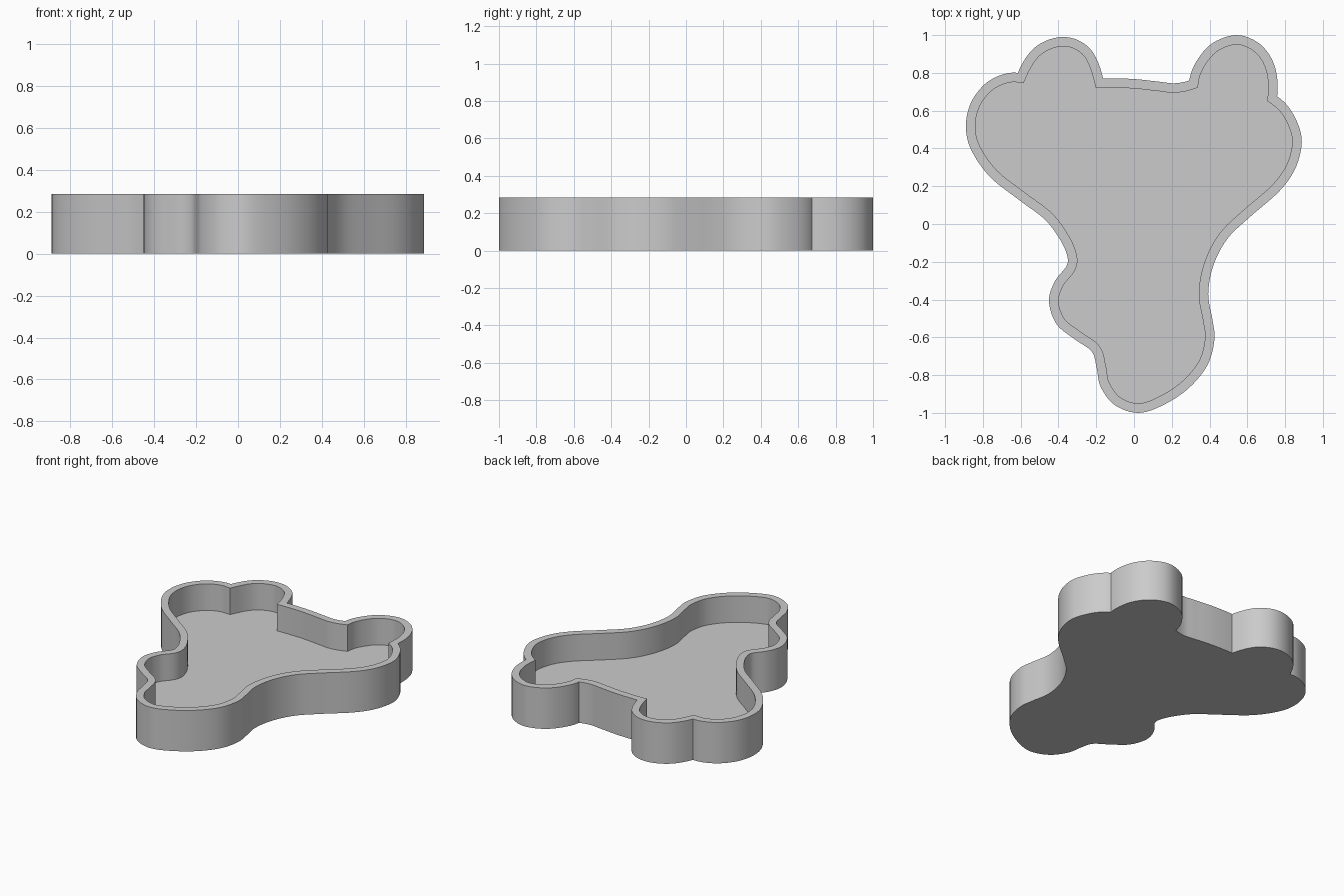
import bpy
import bmesh
import math
from mathutils import Vector

HEIGHT = 0.285     # full height of the rim
FLOOR = 0.10       # thickness of the base
WALL = 0.05        # wall thickness
STEPS = 6          # samples per outline span

cube = bpy.data.objects.get("Cube")
if cube:
    bpy.data.objects.remove(cube, do_unlink=True)

# Outline arcs in hundredths, clockwise from above; arcs meet at sharp corners
left_corner, notch_left, notch_right, right_corner = (-61.5, 80), (-16.3, 77), (29.3, 76), (75.8, 67.5)

left_lobe = [left_corner, (-55, 91), (-47, 96.8), (-37.7, 99), (-29, 97), (-21.5, 90.5), notch_left]
back_edge = [notch_left, (-1, 76.8), (13.5, 75.3), (21.5, 74.5), notch_right]
right_lobe = [notch_right, (33, 86), (41.5, 95.7), (54.7, 100), (67, 95), (74.5, 83.5), right_corner]
front_sweep = [
    right_corner, (82.5, 61), (87.5, 51), (88.7, 41.5), (85.2, 29), (76.8, 17.2),
    (61, 3.4), (49.3, -8), (42, -22), (39.3, -37), (41.5, -50.5), (42.6, -61),
    (39, -74.5), (29.3, -86.6), (16, -95.6), (2.4, -100), (-10.3, -95.8),
    (-17.7, -86), (-19.8, -76), (-22.4, -67.5), (-31.4, -61), (-41, -53),
    (-45, -41), (-42, -30.5), (-35.6, -22), (-35.6, -16), (-39.3, -8),
    (-47.2, 2.4), (-60.4, 12.4), (-76.3, 25), (-86.3, 39.5), (-89, 52),
    (-86.3, 64.3), (-79, 74), (-70, 79), left_corner,
]


def smooth_arc(points):
    """Catmull-Rom samples along one arc, leaving out its last point."""
    p = [Vector(q) / 100 for q in points]
    p = [3 * p[0] - 3 * p[1] + p[2]] + p + [3 * p[-1] - 3 * p[-2] + p[-3]]
    out = []
    for a, b, c, d in zip(p, p[1:], p[2:], p[3:]):
        for i in range(STEPS):
            t = i / STEPS
            out.append(0.5 * (2 * b + (c - a) * t + (2 * a - 5 * b + 4 * c - d) * t ** 2
                              + (3 * b - a - 3 * c + d) * t ** 3))
    return out


def inset_outline(points, distance):
    """Mitred inward offset of a clockwise outline."""
    out = []
    for i, p in enumerate(points):
        before = (p - points[i - 1]).normalized()
        after = (points[(i + 1) % len(points)] - p).normalized()
        n1, n2 = Vector((before.y, -before.x)), Vector((after.y, -after.x))
        out.append(p + (n1 + n2) * distance / (1 + n1.dot(n2)))
    return out


def make_material(name, colour):
    mat = bpy.data.materials.new(name)
    mat.use_nodes = True
    mat.diffuse_color = colour
    mat.node_tree.nodes["Principled BSDF"].inputs["Base Color"].default_value = colour
    return mat


outer = [p for arc in (left_lobe, back_edge, right_lobe, front_sweep) for p in smooth_arc(arc)]
inner = inset_outline(outer, WALL)

# Tray: rings run from the underside, up the outer wall, over the rim and down to the floor
bm = bmesh.new()
rings = [[bm.verts.new((p.x, p.y, z)) for p in outline]
         for outline, z in ((outer, 0), (outer, HEIGHT), (inner, HEIGHT), (inner, FLOOR))]
count = len(outer)
for low, high in zip(rings, rings[1:]):
    for i in range(count):
        j = (i + 1) % count
        bm.faces.new((low[i], low[j], high[j], high[i]))
bm.faces.new(rings[0])
bm.faces.new(rings[-1])
bmesh.ops.recalc_face_normals(bm, faces=bm.faces)

mesh = bpy.data.meshes.new("tray")
bm.to_mesh(mesh)
bm.free()
tray = bpy.data.objects.new("tray", mesh)
bpy.context.collection.objects.link(tray)
mesh.materials.append(make_material("light grey", (0.6, 0.6, 0.6, 1)))

bpy.ops.object.select_all(action="DESELECT")
tray.select_set(True)
bpy.context.view_layer.objects.active = tray
bpy.ops.object.shade_smooth_by_angle(angle=math.radians(30))
